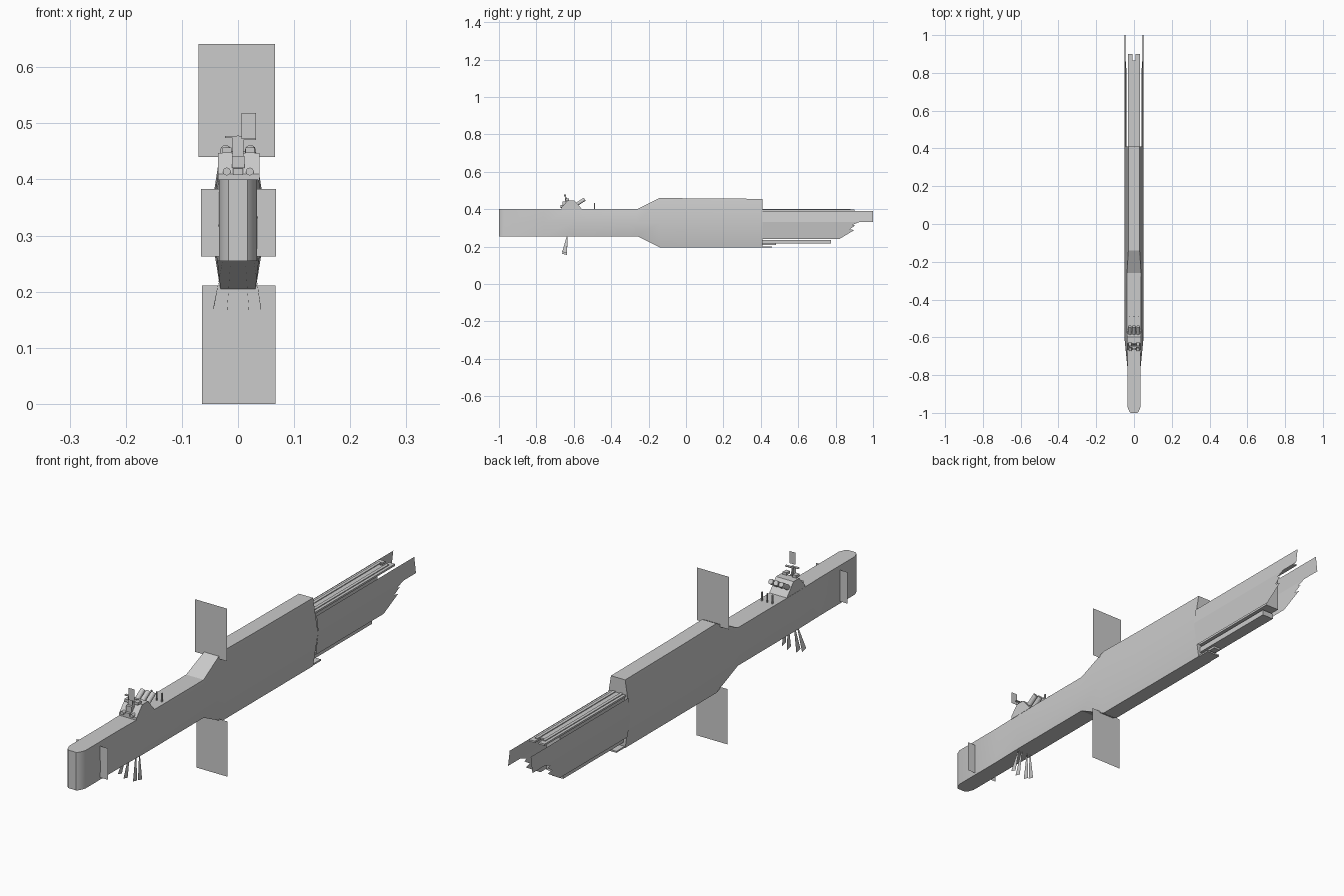
import bpy, bmesh, math
from mathutils import Vector

if "Cube" in bpy.data.objects:
    bpy.data.objects.remove(bpy.data.objects["Cube"])


def make(name, verts, faces, smooth=False):
    me = bpy.data.meshes.new(name)
    me.from_pydata([tuple(v) for v in verts], [], faces)
    bm = bmesh.new()
    bm.from_mesh(me)
    bmesh.ops.recalc_face_normals(bm, faces=bm.faces)
    bm.to_mesh(me)
    bm.free()
    ob = bpy.data.objects.new(name, me)
    bpy.context.collection.objects.link(ob)
    if smooth:
        bpy.ops.object.select_all(action='DESELECT')
        ob.select_set(True)
        bpy.context.view_layer.objects.active = ob
        bpy.ops.object.shade_smooth_by_angle(angle=math.radians(25))
    return ob


def box(name, x0, x1, y0, y1, z0, z1):
    v = [(x, y, z) for x in (x0, x1) for y in (y0, y1) for z in (z0, z1)]
    return make(name, v, [(0, 1, 3, 2), (4, 6, 7, 5), (0, 4, 5, 1),
                          (2, 3, 7, 6), (0, 2, 6, 4), (1, 5, 7, 3)])


def prism(name, prof, hw0, hw1=None):
    """Side profile (y, z) extruded across x between two sides."""
    hw1 = hw0 if hw1 is None else hw1
    n = len(prof)
    v = [(-hw0, y, z) for y, z in prof] + [(hw1, y, z) for y, z in prof]
    f = [tuple(range(n)), tuple(range(n, 2 * n))]
    f += [(i, (i + 1) % n, (i + 1) % n + n, i + n) for i in range(n)]
    return make(name, v, f)


def panel(name, x0, x1, y, z0, z1):
    """Thin upright sheet facing forward."""
    return make(name, [(x0, y, z0), (x1, y, z0), (x1, y, z1), (x0, y, z1)], [(0, 1, 2, 3)])


def tube(name, a, b, r, n=12):
    a, b = Vector(a), Vector(b)
    bm = bmesh.new()
    bmesh.ops.create_cone(bm, cap_ends=True, segments=n, radius1=r, radius2=r, depth=(b - a).length)
    q = (b - a).to_track_quat('Z', 'Y')
    for v in bm.verts:
        v.co = q @ v.co + (a + b) / 2
    me = bpy.data.meshes.new(name)
    bm.to_mesh(me)
    bm.free()
    ob = bpy.data.objects.new(name, me)
    bpy.context.collection.objects.link(ob)
    return ob


# Main hull: six-sided sections lofted along y (y, bottom, top, half widths bottom/mid/top)
MID = 0.325
sections = [
    (-1.00, .255, .40, .017, .017, .017),
    (-.992, .255, .40, .025, .025, .025),
    (-.970, .255, .40, .034, .034, .034),
    (-.76, .255, .40, .034, .035, .034),
    (-.62, .255, .40, .037, .049, .037),
    (-.26, .255, .40, .037, .051, .037),
    (-.14, .195, .46, .030, .051, .030),
    (.06, .195, .457, .030, .051, .030),
    (.41, .195, .455, .030, .051, .030),
]
verts, faces = [], []
for y, b, t, wb, wm, wt in sections:
    verts += [(-wb, y, b), (wb, y, b), (wm, y, MID), (wt, y, t), (-wt, y, t), (-wm, y, MID)]
for s in range(len(sections) - 1):
    for i in range(6):
        j = (i + 1) % 6
        faces.append((6 * s + i, 6 * s + j, 6 * s + 6 + j, 6 * s + 6 + i))
faces += [tuple(range(6)), tuple(range(len(verts) - 6, len(verts)))]
make("main_hull", verts, faces, True)

# Open stern side walls
upper = [(.41, .33), (1.0, .33), (1.0, .39), (.41, .39)]
lower = [(.41, .24), (.82, .24), (.90, .288), (.875, .293), (.905, .312),
         (.89, .316), (.925, .33), (.41, .33)]
for side, label in ((-1, "left"), (1, "right")):
    for prof, part in ((upper, "upper"), (lower, "lower")):
        pts = [(side * (.0515 - .12 * abs(z - .33)), y, z) for y, z in prof]
        make(f"stern_wall_{part}_{label}", pts, [tuple(range(len(pts)))])

# Stern deck with a notched end, inner core and keel strips
box("stern_deck", -.033, .033, .41, .865, .391, .398)
for side, label in ((-1, "left"), (1, "right")):
    a, b = sorted((side * .008, side * .033))
    box(f"deck_prong_{label}", a, b, .865, .90, .391, .398)
    a, b = sorted((side * .010, side * .022))
    box(f"deck_rail_{label}", a, b, .41, .88, .398, .401)
box("stern_core", -.028, .028, .41, .80, .245, .391)
box("stern_keel", -.024, .024, .41, .775, .215, .236)
box("keel_stub", -.014, .014, .41, .48, .207, .215)
box("bottom_lip", -.028, .028, .41, .46, .195, .201)

# Thin upright sheets standing out from the hull
panel("top_sheet", -.070, .066, -.16, .44, .641)
panel("bottom_sheet", -.064, .067, -.16, 0, .211)
panel("left_sheet", -.066, -.030, -.88, .263, .383)
panel("right_sheet", .030, .068, -.88, .263, .383)

# Bridge block
prism("bridge", [(-.665, .398), (-.665, .41), (-.632, .447), (-.597, .447), (-.555, .398)], .036, .038)

# Launch tubes, small posts and forward fittings, repeated across the deck
for i, x in enumerate((-.022, 0, .022)):
    tube(f"launch_tube_{i}", (x, -.60, .415), (x, -.542, .453), .0095)
    box(f"deck_post_{i}", x - .002, x + .002, -.493, -.487, .398, .433)
for i, x in enumerate((-.02, .021)):
    tube(f"front_port_{i}", (x, -.672, .414), (x, -.64, .414), .007)
    box(f"roof_fitting_{i}", x - .008, x + .008, -.645, -.625, .447, .457)
box("front_port_middle", -.009, .009, -.668, -.64, .408, .419)

# Mast with cross arms and signal sheet
box("mast_foot", -.011, .012, -.66, -.64, .42, .442)
panel("mast", -.010, .010, -.65, .44, .477)
prism("mast_blade", [(-.645, .44), (-.63, .44), (-.645, .478), (-.65, .478)], .002)
box("mast_arm_left", -.023, .008, -.652, -.642, .474, .477)
box("mast_arm_right", .008, .032, -.652, -.642, .470, .473)
panel("signal_sheet", .006, .032, -.67, .472, .518)

# Fanned blades under the bow
for i, (x0, x1) in enumerate(((-.027, -.044), (-.013, -.020), (.013, .020), (.028, .041))):
    z = .165 if i in (0, 3) else .155
    make(f"keel_blade_{i}", [(x0, -.637, .257), (x0, -.632, .257), (x1, -.637, z), (x1, -.662, z + .006)],
         [(0, 1, 2, 3)])
